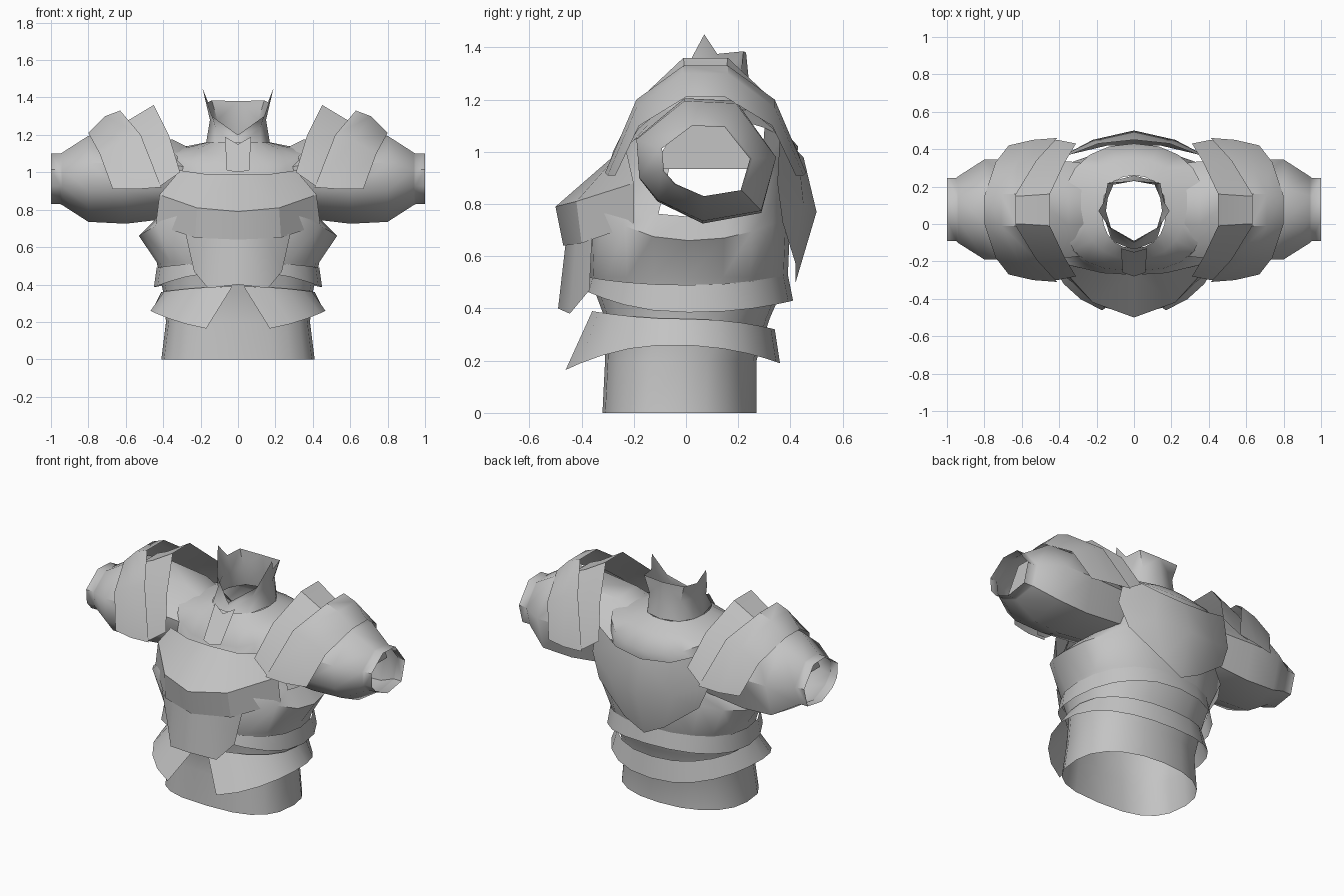
import bpy
import bmesh
from math import sin, cos, pi, radians, asin

start_cube = bpy.data.objects.get("Cube")
if start_cube:
    bpy.data.objects.remove(start_cube)

STEEL = (0.55, 0.55, 0.55, 1)
steel = bpy.data.materials.new("grey steel")
steel.use_nodes = True
steel.diffuse_color = STEEL
steel.node_tree.nodes["Principled BSDF"].inputs["Base Color"].default_value = STEEL


def sheet(name, rows, closed=False, smooth=35, drop=None):
    """Skin rows of points into a sheet, mirrored left to right."""
    bm = bmesh.new()
    grid = [[bm.verts.new(point) for point in row] for row in rows]
    for first, second in zip(grid, grid[1:]):
        count = len(first)
        for i in range(count if closed else count - 1):
            j = (i + 1) % count
            bm.faces.new((first[i], first[j], second[j], second[i]))
    if drop:
        unwanted = [f for f in bm.faces if drop(f.calc_center_median())]
        bmesh.ops.delete(bm, geom=unwanted, context="FACES")
    bmesh.ops.recalc_face_normals(bm, faces=bm.faces[:])
    mesh = bpy.data.meshes.new(name)
    bm.to_mesh(mesh)
    bm.free()
    mesh.materials.append(steel)
    part = bpy.data.objects.new(name, mesh)
    bpy.context.collection.objects.link(part)
    mirror = part.modifiers.new("mirror", "MIRROR")
    mirror.use_clip = True
    bpy.ops.object.select_all(action="DESELECT")
    part.select_set(True)
    bpy.context.view_layer.objects.active = part
    bpy.ops.object.shade_smooth_by_angle(angle=radians(smooth))


def half_ring(width, front, back, z_front, z_side=None, z_back=None, start_x=0, front_power=0.9, steps=10):
    """Half an oval from front centre to back centre; a lower front power squares off its front."""
    z_side = z_front if z_side is None else z_side
    z_back = z_front if z_back is None else z_back
    middle, depth = (front + back) / 2, (back - front) / 2
    begin = asin(start_x / width)
    points = []
    for i in range(steps + 1):
        t = begin + (pi - begin) * i / steps
        c = cos(t)
        z_end, power, sign = (z_front, front_power, 1) if c > 0 else (z_back, 0.9, -1)
        x = 0 if i == steps else width * max(sin(t), 0) ** power
        y = middle - depth * sign * abs(c) ** power
        points.append((x, y, z_side + (z_end - z_side) * c * c))
    return points


def arch(front_points):
    """Complete a shoulder arch by reflecting its front half to the back."""
    centre = 0.075
    return front_points + [(x, 2 * centre - y, z) for x, y, z in reversed(front_points)]


def in_armhole(p):
    return p.x > 0.3 and 0.84 < p.z < 1.08 and abs(p.y - 0.08) < 0.2


# Body garment: straight waist, flared lip under the arms, armholes, sloping shoulders
sheet("body_garment", [
    half_ring(.41, -.32, .27, 0, front_power=.72),
    half_ring(.385, -.31, .27, .2, front_power=.75),
    half_ring(.4, -.31, .32, .36),
    half_ring(.435, -.37, .39, .52),
    half_ring(.53, -.38, .4, .82, .66, .76),
    half_ring(.44, -.35, .4, .88, .75, .84),
    half_ring(.39, -.26, .42, .95, front_power=.75),
    half_ring(.38, -.25, .43, 1, 1.13, 1.02, front_power=.75),
    half_ring(.27, -.19, .35, 1.09, 1.14, 1.11),
    half_ring(.17, -.13, .26, 1.16)], drop=in_armhole, smooth=60)

# Collar with a low front and a raised point on each side
sheet("collar", [
    [(0, -.14, 1.13), (.12, -.09, 1.15), (.17, .07, 1.16), (.16, .15, 1.16), (.11, .23, 1.16), (0, .26, 1.16)],
    [(0, -.09, 1.18), (.12, -.03, 1.24), (.15, .07, 1.28), (.14, .14, 1.28), (.11, .21, 1.28), (0, .24, 1.28)],
    [(0, -.1, 1.2), (.14, -.01, 1.3), (.19, .07, 1.45), (.16, .12, 1.375), (.14, .22, 1.385), (0, .23, 1.38)]],
    smooth=60)

# Throat tab below the collar
sheet("throat_tab", [[(0, -.15, 1.15), (.07, -.13, 1.19)], [(0, -.28, 1), (.06, -.26, 1.01)]])

# Breastplate with its ridge and under-turned lower band
sheet("breastplate", [
    [(0, -.27, .99), (.17, -.26, .99), (.31, -.23, 1.01)],
    [(0, -.5, .79), (.22, -.42, .81), (.42, -.2, .88)],
    [(0, -.47, .64), (.23, -.4, .65), (.44, -.2, .72)]], smooth=25)

# Belly plate hanging under the breastplate
sheet("belly_plate", [
    [(0, -.46, .66), (.16, -.42, .66), (.28, -.36, .67)],
    [(0, -.49, .4), (.16, -.445, .38), (.235, -.37, .47)]])

# Back shield, narrowing to a point
sheet("back_shield", [
    [(0, .45, .98), (.19, .43, 1), (.37, .36, 1.07)],
    [(0, .5, .77), (.22, .45, .8), (.41, .35, .88)],
    [(0, .42, .5), (.14, .42, .57), (.35, .37, .73)]], smooth=50)

# Waist bands, the lower one parted at the front
sheet("upper_waist_band", [half_ring(.435, -.375, .39, .52, .49, .53),
                           half_ring(.45, -.39, .41, .47, .385, .43)])
sheet("lower_waist_band", [half_ring(.41, -.36, .34, .39, .36, .32, start_x=.03, front_power=1),
                           half_ring(.47, -.49, .36, .15, .26, .19, start_x=.17, front_power=1)])

# Sleeves, tapering to a straight cuff
sleeve = [(.27, .25, .17), (.35, .26, .21), (.6, .27, .24), (.8, .27, .23),
          (.94, .18, .14), (.95, .17, .135), (1, .17, .135)]
section = [(-.98, .36), (-.3, 1), (.43, .96), (1, .06), (.79, -.83), (-.04, -1), (-.68, -.65), (-.94, -.28)]
sheet("sleeve", [[(x, .075 + depth * across, .965 + height * up) for across, up in section]
                 for x, depth, height in sleeve], closed=True, smooth=50)

# Half wall closing the upper part of each sleeve
sheet("sleeve_wall", [[(.85, -.13, .935), (.85, .28, .935)], [(.85, -.02, 1.12), (.85, .2, 1.12)]])

# Two overlapping shoulder plates
sheet("inner_shoulder_plate", [
    arch([(.31, -.28, 1), (.37, -.18, 1.2), (.45, -.01, 1.36)]),
    arch([(.41, -.3, .93), (.5, -.19, 1.13), (.6, 0, 1.27)]),
    arch([(.48, -.29, .92), (.57, -.18, 1.09), (.67, 0, 1.24)])], smooth=40)
sheet("outer_shoulder_plate", [
    arch([(.41, -.31, .92), (.52, -.19, 1.2), (.63, -.01, 1.33)]),
    arch([(.54, -.3, .91), (.62, -.19, 1.17), (.71, -.01, 1.3)]),
    arch([(.67, -.27, .91), (.74, -.18, 1.1), (.8, 0, 1.21)])], smooth=40)
